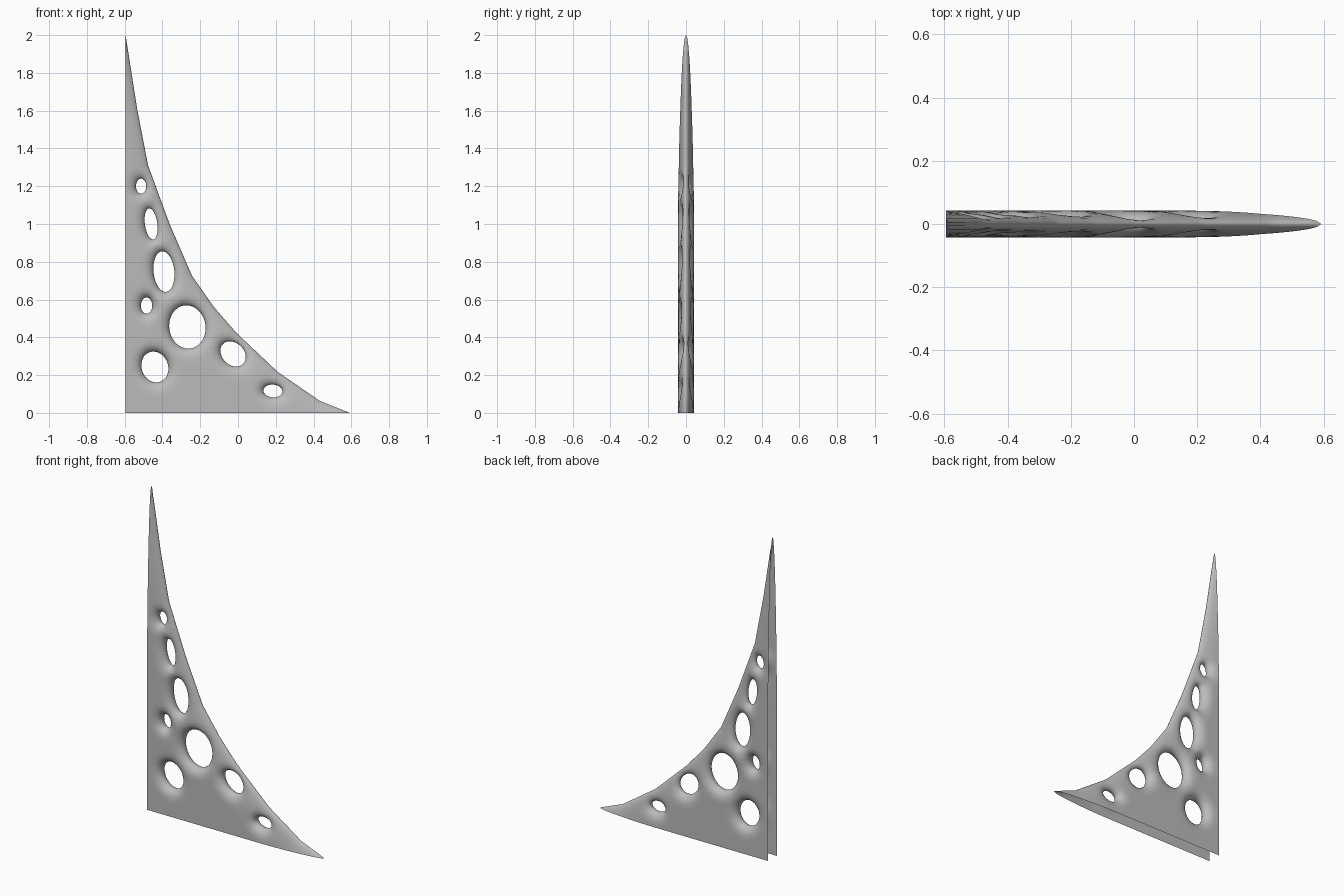
import bpy
import math
from mathutils import Vector
from mathutils.geometry import delaunay_2d_cdt, intersect_point_line

LEFT, HALF = -0.595, 0.042          # straight edge position, half thickness
EDGE_SOFT, HOLE_SOFT = 0.2, 0.06    # rounding widths at sweep and holes
OFFSETS = (0.002, 0.008, 0.02, 0.036)

# Swept edge from the tall tip to the low tip
SWEEP = [Vector(p) for p in (
    (LEFT, 2), (-0.534, 1.61), (-0.476, 1.31), (-0.36, 0.995), (-0.243, 0.725),
    (-0.127, 0.56), (-0.01, 0.425), (0.21, 0.217), (0.434, 0.063), (0.592, 0))]

# Oval holes: centre x, centre z, radius x, radius z, tilt in degrees
HOLES = ((-0.513, 1.2, 0.027, 0.04, 0), (-0.46, 1.0, 0.033, 0.083, 8),
         (-0.392, 0.748, 0.055, 0.108, 6), (-0.484, 0.568, 0.03, 0.043, 0),
         (-0.268, 0.455, 0.096, 0.115, 8), (-0.44, 0.243, 0.07, 0.083, 20),
         (-0.026, 0.312, 0.058, 0.075, 45), (0.185, 0.116, 0.05, 0.034, -5))

old = bpy.data.objects.get("Cube")
if old:
    bpy.data.objects.remove(old)


def sweep_distance(p):
    """Signed distance to the swept edge, positive inside the bracket."""
    best, inside = 9.0, False
    for a, b in zip(SWEEP, SWEEP[1:]):
        q, t = intersect_point_line(p, a, b)
        q = a.lerp(b, min(max(t, 0), 1))
        best = min(best, (p - q.to_2d()).length)
        if a.x <= p.x <= b.x:
            inside = p.y < a.y + (b.y - a.y) * (p.x - a.x) / (b.x - a.x)
    return best if inside else -best


def hole_distance(p, hole):
    """Approximate signed distance to an oval, positive outside it."""
    x, z, rx, rz, tilt = hole
    c, s = math.cos(math.radians(tilt)), math.sin(math.radians(tilt))
    dx, dz = p.x - x, p.y - z
    u, v = dx * c + dz * s, dz * c - dx * s
    k = math.hypot(u / rx, v / rz)
    slope = math.hypot(u / rx ** 2, v / rz ** 2)
    return k * (k - 1) / slope if slope > 1e-6 else -min(rx, rz)


def clearance(p):
    return min([sweep_distance(p)] + [hole_distance(p, h) for h in HOLES])


def rounding(d, width):
    t = min(max(d / width, 0), 1)
    return math.sqrt(1 - (1 - t) ** 2)


points, edges, rim_count = [], [], 0


def add_loop(loop, closed):
    start, n = len(points), len(loop)
    points.extend(loop)
    edges.extend((start + i, start + (i + 1) % n) for i in range(n if closed else n - 1))


# Rim outlines, plus the offset points that carry the rounding
offset_points = []
sweep_line = []
for a, b in zip(SWEEP, SWEEP[1:]):
    steps = max(2, round((b - a).length / 0.02))
    normal = Vector((b.y - a.y, a.x - b.x)).normalized()
    for i in range(steps):
        p = a.lerp(b, i / steps)
        sweep_line.append(p)
        offset_points += [(p + normal * o, o) for o in OFFSETS]
add_loop(sweep_line + [SWEEP[-1]], False)

for x, z, rx, rz, tilt in HOLES:
    turn = math.radians(tilt)
    c, s = math.cos(turn), math.sin(turn)

    def oval(grow, count=40):
        ring = []
        for i in range(count):
            a = math.tau * i / count
            u, v = (rx + grow) * math.cos(a), (rz + grow) * math.sin(a)
            ring.append(Vector((x + u * c - v * s, z + u * s + v * c)))
        return ring

    add_loop(oval(0), True)
    for o in OFFSETS:
        offset_points += [(p, o) for p in oval(o)]
rim_count = len(points)

# Open straight edges along the back and the bottom
points += [Vector((LEFT, 2 * i / 120)) for i in range(120)]
points += [Vector((LEFT + 1.187 * i / 80, 0)) for i in range(1, 80)]

# Interior points
points += [p for p, o in offset_points
           if p.x > LEFT + 0.004 and p.y > 0.004 and clearance(p) > o * 0.8]
for i in range(1, 50):
    for j in range(1, 85):
        p = Vector((LEFT + i * 0.024, j * 0.024))
        if clearance(p) > 0.046:
            points.append(p)

flat, _, tris, origin, _, _ = delaunay_2d_cdt(points, edges, [], 0, 1e-5)

# One curved skin; the rims lie on the centre plane
verts = []
for p, source in zip(flat, origin):
    depth = 0.0
    if not any(i < rim_count for i in source):
        depth = HALF * rounding(sweep_distance(p), EDGE_SOFT)
        for h in HOLES:
            depth *= rounding(hole_distance(p, h), HOLE_SOFT)
    verts.append((p.x, -depth, p.y))
faces = [t for t in tris if clearance((flat[t[0]] + flat[t[1]] + flat[t[2]]) / 3) > 0]

mesh = bpy.data.meshes.new("bracket_skin")
mesh.from_pydata(verts, [], faces)
mesh.validate()
bracket = bpy.data.objects.new("bracket_skin", mesh)
bpy.context.collection.objects.link(bracket)

# Matching skin on the other side
mirror = bracket.modifiers.new("Mirror", 'MIRROR')
mirror.use_axis = (False, True, False)
mirror.merge_threshold = 0.0004

grey = bpy.data.materials.new("plain_grey")
grey.use_nodes = True
colour = (0.5, 0.5, 0.5, 1)
grey.diffuse_color = colour
grey.node_tree.nodes["Principled BSDF"].inputs["Base Color"].default_value = colour
mesh.materials.append(grey)
mesh.polygons.foreach_set("use_smooth", [True] * len(mesh.polygons))
